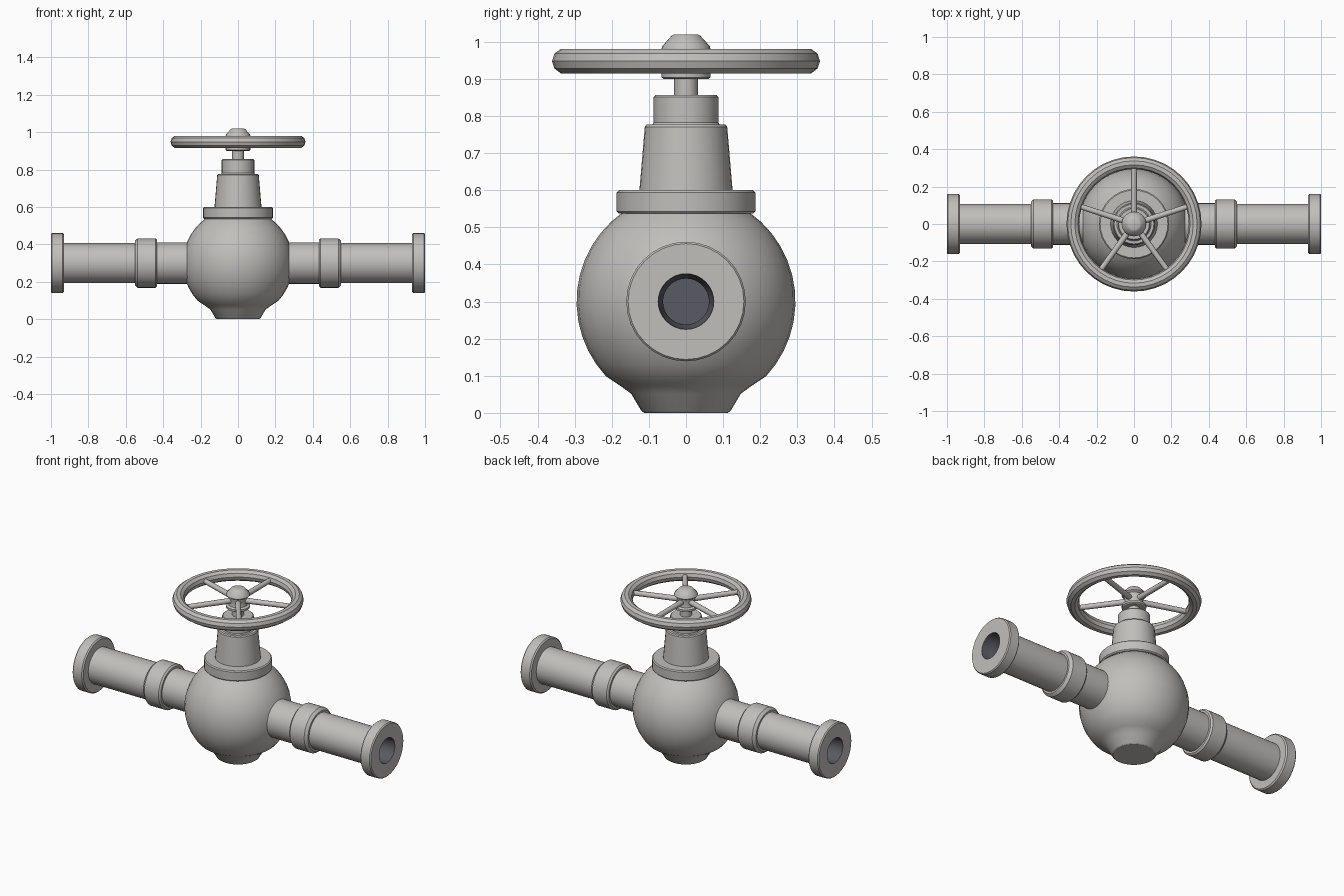
import bpy, bmesh, math
from mathutils import Matrix, Vector

if "Cube" in bpy.data.objects:
    bpy.data.objects.remove(bpy.data.objects["Cube"])


def material(name, rgb):
    m = bpy.data.materials.new(name)
    m.diffuse_color = (*rgb, 1)
    m.use_nodes = True
    m.node_tree.nodes["Principled BSDF"].inputs["Base Color"].default_value = m.diffuse_color
    return m


METAL = material("cast grey metal", (0.53, 0.52, 0.50))
DARK = material("dark bore", (0.10, 0.10, 0.125))


def lathe(name, profile, mat=METAL, matrix=Matrix(), n=32):
    """Revolve (radius, height) points about z; rising points face outward."""
    bm = bmesh.new()
    rings = []
    for r, z in profile:
        rings.append([bm.verts.new((r * math.cos(math.tau * j / n),
                                    r * math.sin(math.tau * j / n), z)) for j in range(n)])
    for a, b in zip(rings, rings[1:]):
        for j in range(n):
            k = (j + 1) % n
            bm.faces.new((a[j], a[k], b[k], b[j]))
    bmesh.ops.remove_doubles(bm, verts=bm.verts, dist=1e-5)
    bm.transform(matrix)
    me = bpy.data.meshes.new(name)
    bm.to_mesh(me)
    bm.free()
    me.materials.append(mat)
    ob = bpy.data.objects.new(name, me)
    bpy.context.collection.objects.link(ob)
    bpy.ops.object.select_all(action='DESELECT')
    ob.select_set(True)
    bpy.context.view_layer.objects.active = ob
    bpy.ops.object.shade_smooth_by_angle(angle=math.radians(32))
    return ob


def disc(r, z0, z1, c=0.006):
    """Profile of a solid disc with chamfered rims."""
    return [(0, z0), (r - c, z0), (r, z0 + c), (r, z1 - c), (r - c, z1), (0, z1)]


# Round body with a small flat foot
R, ZC = 0.295, 0.30
arc = [(R * math.cos(math.radians(a)), ZC + R * math.sin(math.radians(a)))
       for a in [-43 + 98 * i / 12 for i in range(13)]]
lathe("valve_body", [(0, 0), (0.112, 0), (0.12, 0.005), (0.148, 0.052), (0.18, 0.075)]
      + arc + [(0, arc[-1][1])])

# Bonnet stack and stem
lathe("bonnet_flange", disc(0.187, 0.537, 0.60))
lathe("bonnet", [(0.126, 0.595), (0.111, 0.771), (0.106, 0.777), (0, 0.777)])
lathe("gland_nut", [(0.093, 0.775), (0.087, 0.782), (0.087, 0.851), (0.082, 0.857), (0, 0.857)])
lathe("stem", [(0.032, 0.85), (0.032, 0.91)], n=24)

# Handwheel: hub, rim and five spokes
lathe("wheel_hub", [(0, 0.90), (0.06, 0.90), (0.066, 0.904), (0.066, 0.916), (0.052, 0.922),
                    (0.048, 0.945), (0.054, 0.972), (0.066, 0.98), (0.064, 0.988),
                    (0.05, 1.004), (0.038, 1.017), (0.032, 1.02), (0, 1.02)], n=24)
rim = [(0.327 + 0.034 * math.cos(math.tau * i / 10),
        0.948 + 0.0345 * math.sin(math.tau * i / 10)) for i in range(11)]
lathe("wheel_rim", rim, n=40)
for i in range(5):
    a = math.radians(90 + 72 * i)
    q = Vector((math.cos(a), math.sin(a), 0)).to_track_quat('Z', 'Y').to_matrix().to_4x4()
    lathe(f"wheel_spoke_{i + 1}", [(0.016, 0.03), (0.0145, 0.315)],
          matrix=Matrix.Translation((0, 0, 0.948)) @ q, n=12)

# Pipe arm on each side
for side, s in (("right", 1), ("left", -1)):
    m = Matrix.Translation((0, 0, ZC)) @ Matrix.Rotation(s * math.pi / 2, 4, 'Y')
    lathe(side + "_neck", [(0.111, 0.2), (0.111, 0.45)], matrix=m)
    lathe(side + "_collar", [(0.10, 0.432), (0.123, 0.432), (0.132, 0.441), (0.132, 0.536),
                             (0.124, 0.546), (0.118, 0.552), (0.10, 0.552)], matrix=m)
    lathe(side + "_pipe", [(0.107, 0.5), (0.107, 0.945)], matrix=m)
    lathe(side + "_end_flange", [(0.10, 0.93), (0.154, 0.93), (0.161, 0.937), (0.161, 0.994),
                                 (0.156, 1.0), (0.075, 1.0)], matrix=m)
    lathe(side + "_bore", [(0.075, 1.0), (0.072, 0.96), (0.068, 0.94), (0.062, 0.92),
                           (0.062, 0.80), (0, 0.80)], mat=DARK, matrix=m)
